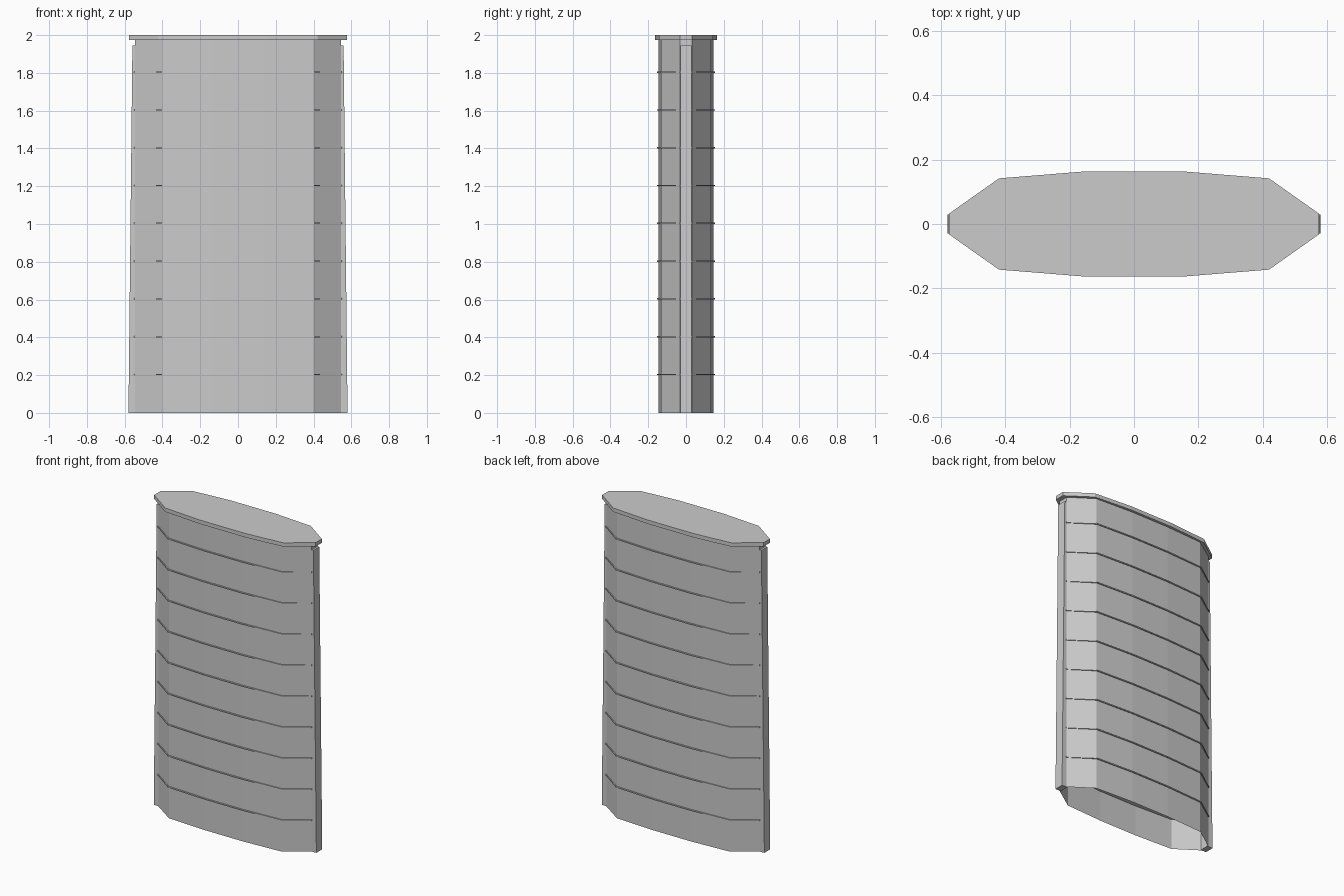
import bpy, bmesh

if "Cube" in bpy.data.objects:
    bpy.data.objects.remove(bpy.data.objects["Cube"])


def outline(mid_x, mid_y, corner_x, corner_y, end_x, end_y):
    # One quadrant mirrored into a closed 12-sided lens profile
    q = [(end_x, end_y), (corner_x, corner_y), (mid_x, mid_y)]
    back = q + [(-x, y) for x, y in reversed(q)]
    return back + [(-x, -y) for x, y in back]


def prism(name, bottom, top, z0, z1, capped=True):
    bm = bmesh.new()
    a = [bm.verts.new((x, y, z0)) for x, y in bottom]
    b = [bm.verts.new((x, y, z1)) for x, y in top]
    n = len(a)
    for i in range(n):
        j = (i + 1) % n
        bm.faces.new((a[i], a[j], b[j], b[i]))
    if capped:
        bm.faces.new(a[::-1])
        bm.faces.new(b)
    mesh = bpy.data.meshes.new(name)
    bm.to_mesh(mesh)
    bm.free()
    ob = bpy.data.objects.new(name, mesh)
    bpy.context.collection.objects.link(ob)
    return ob


# Faceted shell, open at the bottom
body = outline(0.135, 0.146, 0.40, 0.132, 0.546, 0.032)
prism("body_shell", body, body, 0, 1.976, capped=False)

# Thin slabs whose edges show as raised bands
band = outline(0.135, 0.153, 0.404, 0.138, 0.55, 0.034)
for i in range(1, 10):
    prism(f"band_{i}", band, band, 0.2 * i, 0.2 * i + 0.007)

# Tapered strips on both ends
for side, s in (("left", -1), ("right", 1)):
    def rect(outer):
        pts = [(0.54, -0.03), (outer, -0.03), (outer, 0.03), (0.54, 0.03)]
        return pts if s > 0 else [(-x, -y) for x, y in pts]
    prism(f"edge_strip_{side}", rect(0.58), rect(0.559), 0, 1.945)

# Overhanging lid
lid = outline(0.16, 0.163, 0.42, 0.142, 0.576, 0.032)
prism("top_lid", lid, lid, 1.975, 2.0)
